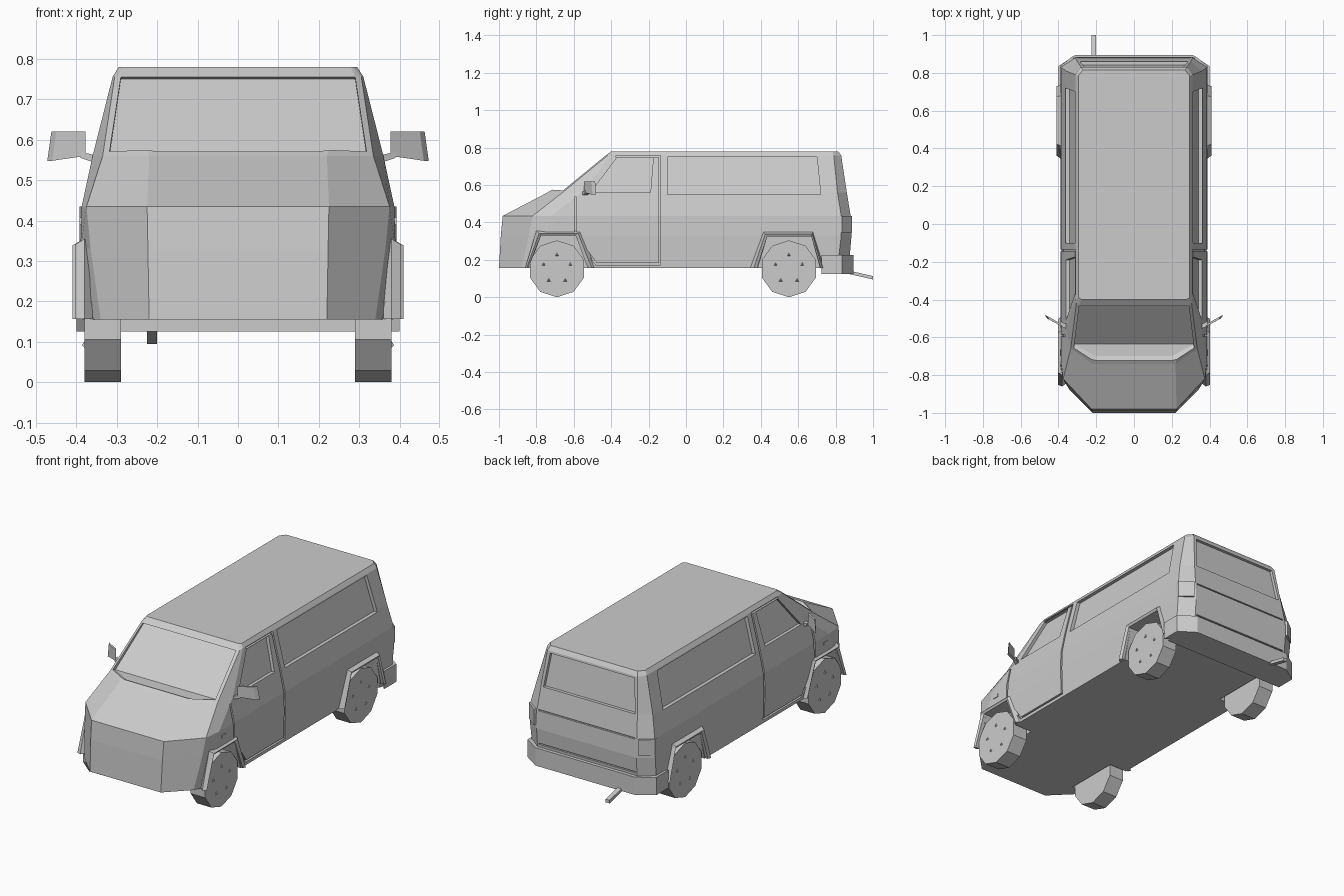
import bpy, bmesh, math
from mathutils import Vector

if "Cube" in bpy.data.objects:
    bpy.data.objects.remove(bpy.data.objects["Cube"], do_unlink=True)

grey = bpy.data.materials.new("plain_grey")
grey.use_nodes = True
colour = (0.6, 0.6, 0.6, 1)
grey.diffuse_color = colour
grey.node_tree.nodes["Principled BSDF"].inputs["Base Color"].default_value = colour


def finish(name, bm):
    bmesh.ops.recalc_face_normals(bm, faces=bm.faces)
    mesh = bpy.data.meshes.new(name)
    bm.to_mesh(mesh)
    bm.free()
    mesh.materials.append(grey)
    ob = bpy.data.objects.new(name, mesh)
    bpy.context.scene.collection.objects.link(ob)
    return ob


def loft(name, rings):
    """Skin closed rings of equal length and cap both ends."""
    bm = bmesh.new()
    loops = [[bm.verts.new(p) for p in ring] for ring in rings]
    n = len(loops[0])
    for a, b in zip(loops, loops[1:]):
        for i in range(n):
            j = (i + 1) % n
            bm.faces.new((a[i], a[j], b[j], b[i]))
    bm.faces.new(loops[0])
    bm.faces.new(loops[-1])
    return finish(name, bm)


def hull(name, points):
    bm = bmesh.new()
    for p in points:
        bm.verts.new(p)
    bmesh.ops.convex_hull(bm, input=bm.verts)
    return finish(name, bm)


def both(half):
    """Complete a half plan outline across x = 0."""
    return half + [(-x, y) for x, y in reversed(half)]


# Body shell: plan outlines stacked by height
layers = [
    (0.155, [(0.22, -1.0), (0.34, -0.88), (0.385, -0.78), (0.385, 0.81), (0.31, 0.87)]),
    (0.33, [(0.223, -0.99), (0.365, -0.84), (0.39, -0.75), (0.39, 0.83), (0.31, 0.885)]),
    (0.435, [(0.225, -0.98), (0.375, -0.82), (0.387, -0.72), (0.387, 0.83), (0.31, 0.88)]),
    (0.56, [(0.22, -0.74), (0.335, -0.66), (0.36, -0.56), (0.36, 0.81), (0.3, 0.86)]),
    (0.757, [(0.29, -0.43), (0.305, -0.42), (0.31, -0.4), (0.31, 0.79), (0.28, 0.83)]),
    (0.78, [(0.28, -0.4), (0.285, -0.395), (0.295, -0.39), (0.295, 0.785), (0.27, 0.815)]),
]
body = loft("body", [[(x, y, z) for x, y in both(half)] for z, half in layers])


def side_x(z):
    """Half width of the body side at a height."""
    for (z0, a), (z1, b) in zip(layers, layers[1:]):
        if z <= z1:
            return a[2][0] + (b[2][0] - a[2][0]) * (z - z0) / (z1 - z0)
    return layers[-1][1][2][0]


cutters = []


def cut_side(poly, depth):
    for s in (-1, 1):
        cutters.append(loft("cutter", [
            [(s * (side_x(z) - depth), y, z) for y, z in poly],
            [(s * 0.5, y, z) for y, z in poly]]))


def cut_seam(path, width=0.01, depth=0.012):
    for a, b in zip(path, path[1:]):
        a, b = Vector(a), Vector(b)
        d = (b - a).normalized() * width / 2
        n = Vector((-d.y, d.x))
        cut_side([a - d - n, b + d - n, b + d + n, a - d + n], depth)


# Side windows
cut_side([(-0.51, 0.56), (-0.19, 0.56), (-0.175, 0.745), (-0.37, 0.745)], 0.018)
cut_side([(-0.1, 0.55), (0.72, 0.55), (0.70, 0.75), (-0.1, 0.75)], 0.02)
# Front door outline
cut_seam([(-0.37, 0.752), (-0.14, 0.752), (-0.14, 0.56), (-0.14, 0.435),
          (-0.14, 0.33), (-0.14, 0.178), (-0.48, 0.178), (-0.59, 0.33),
          (-0.59, 0.435), (-0.59, 0.53)])

# Wheel wells
arches = {
    "front": (-0.69, 0.402, [(-0.86, 0.156), (-0.80, 0.355), (-0.56, 0.355), (-0.485, 0.156)],
              [(-0.845, 0.14), (-0.775, 0.33), (-0.59, 0.33), (-0.52, 0.14)]),
    "rear": (0.55, 0.41, [(0.34, 0.156), (0.41, 0.355), (0.68, 0.355), (0.74, 0.156)],
             [(0.38, 0.14), (0.435, 0.325), (0.67, 0.325), (0.72, 0.14)]),
}
for y, flare, outer, inner in arches.values():
    for s in (-1, 1):
        cutters.append(loft("cutter", [[(s * x, py, pz) for py, pz in inner]
                                       for x in (0.275, 0.5)]))

# Windscreen recess
glass = [(0.2, -0.7, 0.562), (0.318, -0.635, 0.562), (0.29, -0.422, 0.75)]
glass += [(-x, y, z) for x, y, z in glass]
cutters.append(hull("cutter", glass + [(x, y - 0.12, z + 0.05) for x, y, z in glass]))

# Tailgate window recess and tailgate seams
cutters.append(loft("cutter", [
    [(-0.285, y0, 0.56), (0.285, y0, 0.56), (0.262, y1, 0.745), (-0.262, y1, 0.745)]
    for y0, y1 in ((0.842, 0.815), (1.0, 1.0))]))
for z, y in ((0.43, 0.87), (0.24, 0.867)):
    cutters.append(loft("cutter", [
        [(-0.3, d, z), (0.3, d, z), (0.3, d, z + 0.007), (-0.3, d, z + 0.007)]
        for d in (y, 1.0)]))

# Apply the cuts to the shell
for c in cutters:
    m = body.modifiers.new("cut", "BOOLEAN")
    m.operation, m.solver, m.object = "DIFFERENCE", "EXACT", c
    c.hide_render = True
bpy.context.view_layer.update()
graph = bpy.context.evaluated_depsgraph_get()
carved = bpy.data.meshes.new_from_object(body.evaluated_get(graph))
body.modifiers.clear()
body.data = carved
carved.materials.clear()
carved.materials.append(grey)
for c in cutters:
    bpy.data.objects.remove(c, do_unlink=True)

for s, side in ((1, "left"), (-1, "right")):
    for end, (yc, flare, outer, inner) in arches.items():
        # Arch flares: a bevelled section swept around each opening
        rings = []
        for (oy, oz), (iy, iz) in zip(outer, inner):
            iz = max(iz, 0.156)
            my, mz = oy * 0.45 + iy * 0.55, oz * 0.45 + iz * 0.55
            rings.append([(s * 0.38, oy, oz), (s * flare, my, mz),
                          (s * (flare - 0.008), iy, iz), (s * 0.36, iy, iz)])
        loft(f"{end}_{side}_arch_flare", rings)

        # Ten-sided wheels with five small studs
        def rim(x):
            return [(s * x, yc + 0.152 * math.sin(k * math.tau / 10),
                     0.152 - 0.152 * math.cos(k * math.tau / 10)) for k in range(10)]
        loft(f"{end}_{side}_wheel", [rim(0.29), rim(0.38)])
        for k in range(5):
            a = k * math.tau / 5
            y, z = yc + 0.075 * math.sin(a), 0.152 + 0.075 * math.cos(a)
            hull(f"{end}_{side}_wheel_stud_{k + 1}",
                 [(s * 0.378, y - 0.012, z - 0.008), (s * 0.378, y + 0.012, z - 0.008),
                  (s * 0.378, y, z + 0.014), (s * 0.386, y, z)])

    # Door mirror with its arm
    face = [(0.378, -0.545, 0.62), (0.45, -0.505, 0.62),
            (0.46, -0.50, 0.548), (0.378, -0.545, 0.56)]
    loft(f"{side}_mirror", [[(s * (x + d), y + d * 1.6, z) for x, y, z in face]
                            for d in (0, 0.012)])
    hull(f"{side}_mirror_arm", [(s * x, y + dy, z) for x, y, z in
                                ((0.345, -0.56, 0.54), (0.345, -0.56, 0.56),
                                 (0.39, -0.54, 0.555), (0.39, -0.54, 0.57))
                                for dy in (0, 0.025)])

    # Tail lamp on the rear corner
    lamp = [(0.388, 0.815), (0.392, 0.835), (0.325, 0.888), (0.315, 0.87)]
    loft(f"{side}_tail_lamp", [[(s * x, y, z) for x, y in lamp] for z in (0.345, 0.435)])

    # Small side marker on the front wing
    loft(f"{side}_side_marker", [[(s * x, -0.70, 0.39), (s * x, -0.665, 0.39),
                                  (s * x, -0.665, 0.407), (s * x, -0.70, 0.407)]
                                 for x in (0.38, 0.392)])

# Wrap-around rear bumper
outline = both([(0.40, 0.725), (0.40, 0.835), (0.31, 0.895)])
outline += both([(0.29, 0.85), (0.37, 0.80), (0.37, 0.725)])[::-1]
loft("rear_bumper", [[(x, y, z) for x, y in outline] for z in (0.125, 0.225)])

# Exhaust pipe
loft("exhaust_pipe", [[(x, y, z + dz) for x, dz in
                       ((-0.225, 0), (-0.2, 0), (-0.2, 0.018), (-0.225, 0.018))]
                      for y, z in ((0.78, 0.145), (1.0, 0.095))])
